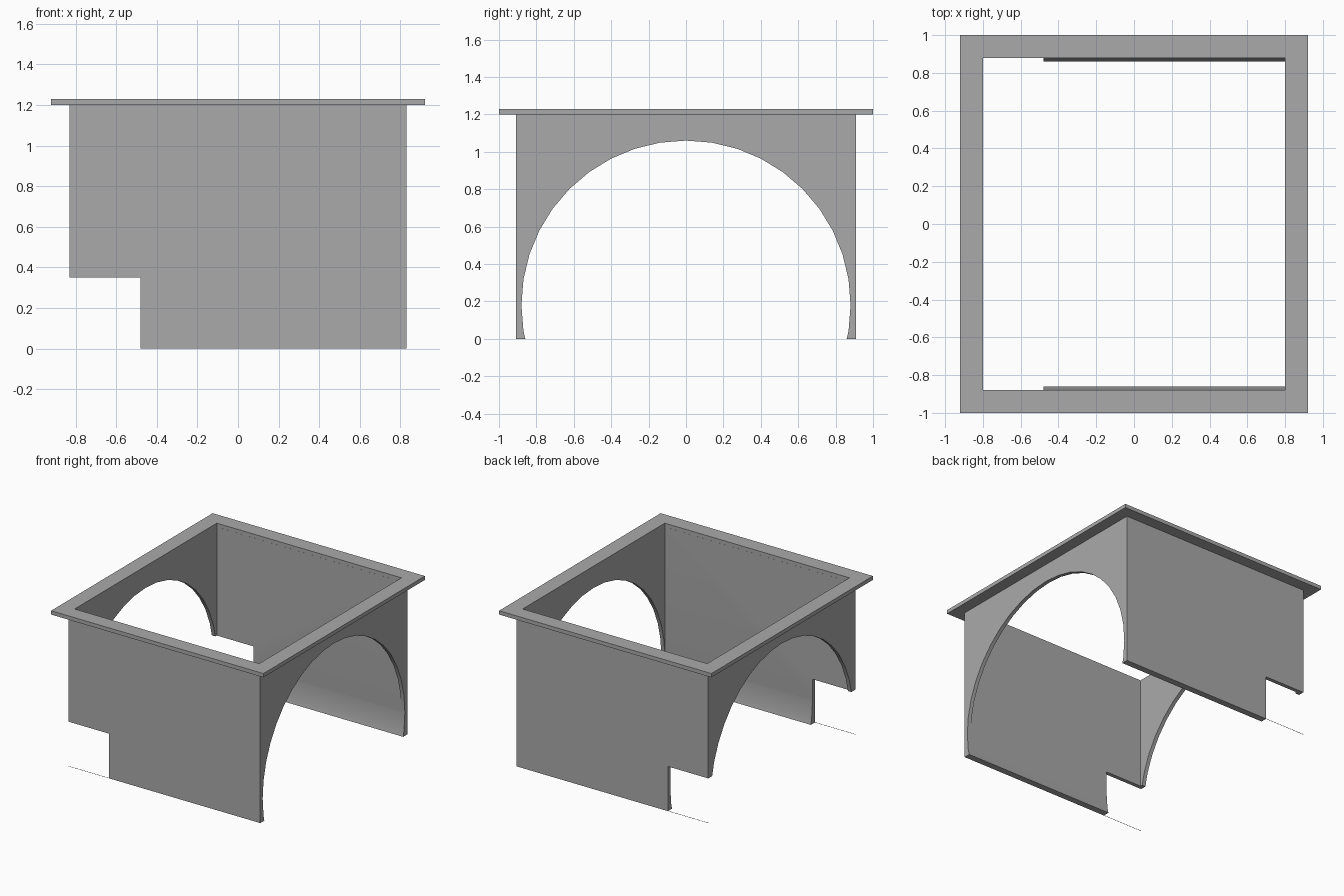
import bpy

cube = bpy.data.objects.get("Cube")
if cube:
    bpy.data.objects.remove(cube, do_unlink=True)

# Single plain grey
grey = bpy.data.materials.new("plain grey")
grey.use_nodes = True
colour = (0.4, 0.4, 0.4, 1)
grey.diffuse_color = colour
grey.node_tree.nodes["Principled BSDF"].inputs["Base Color"].default_value = colour


def box(name, low, high):
    """Axis-aligned box between two corners."""
    centre = [(a + b) / 2 for a, b in zip(low, high)]
    bpy.ops.mesh.primitive_cube_add(size=1, location=centre)
    ob = bpy.context.object
    ob.name = name
    ob.scale = [b - a for a, b in zip(low, high)]
    bpy.ops.object.transform_apply(location=True, rotation=True, scale=True)
    ob.data.materials.append(grey)
    return ob


def cut(target, cutter):
    """Subtract the cutter, then discard it."""
    mod = target.modifiers.new("cut", "BOOLEAN")
    mod.operation = "DIFFERENCE"
    mod.solver = "EXACT"
    mod.object = cutter
    bpy.context.view_layer.objects.active = target
    bpy.ops.object.modifier_apply(modifier=mod.name)
    bpy.data.objects.remove(cutter, do_unlink=True)


X, Y, TOP = 0.83, 0.91, 1.2          # outer half width, half depth, wall height
IN_X, IN_Y = 0.80, 0.88              # opening half sizes
ARCH_Z = 0.18                        # height of the arch centre
NOTCH_X, NOTCH_Z = -0.48, 0.35

# Walls with a round tunnel running left to right
walls = box("arched_walls", (-X, -Y, 0), (X, Y, TOP))
bpy.ops.mesh.primitive_cylinder_add(vertices=40, radius=IN_Y, depth=3,
                                    location=(0, 0, ARCH_Z), rotation=(0, 1.5707963, 0))
tunnel = bpy.context.object
bpy.ops.object.transform_apply(location=True, rotation=True, scale=True)
tunnel.data.materials.append(grey)
cut(walls, tunnel)

# Open chamber above the tunnel floor
cut(walls, box("chamber", (-IN_X, -IN_Y + 0.0005, ARCH_Z), (IN_X, IN_Y - 0.0005, 2)))

# Notch across the lower corner of both long walls
cut(walls, box("notch", (-1, -2, -1), (NOTCH_X, 2, NOTCH_Z)))

# Flat rim around the top opening
rim = box("top_rim", (-0.92, -1, TOP), (0.92, 1, 1.23))
cut(rim, box("rim_opening", (-IN_X, -IN_Y, 1), (IN_X, IN_Y, 2)))

# Hairline sills closing the foot of each notch
for side, name in ((-1, "front_sill"), (1, "back_sill")):
    y = side * (Y - 0.001)
    box(name, (-X, y - 0.001, 0), (NOTCH_X, y + 0.001, 0.002))

# Smooth the curved arch, keep corners crisp
bpy.ops.object.select_all(action="DESELECT")
walls.select_set(True)
bpy.context.view_layer.objects.active = walls
bpy.ops.object.shade_smooth_by_angle(angle=0.52)
